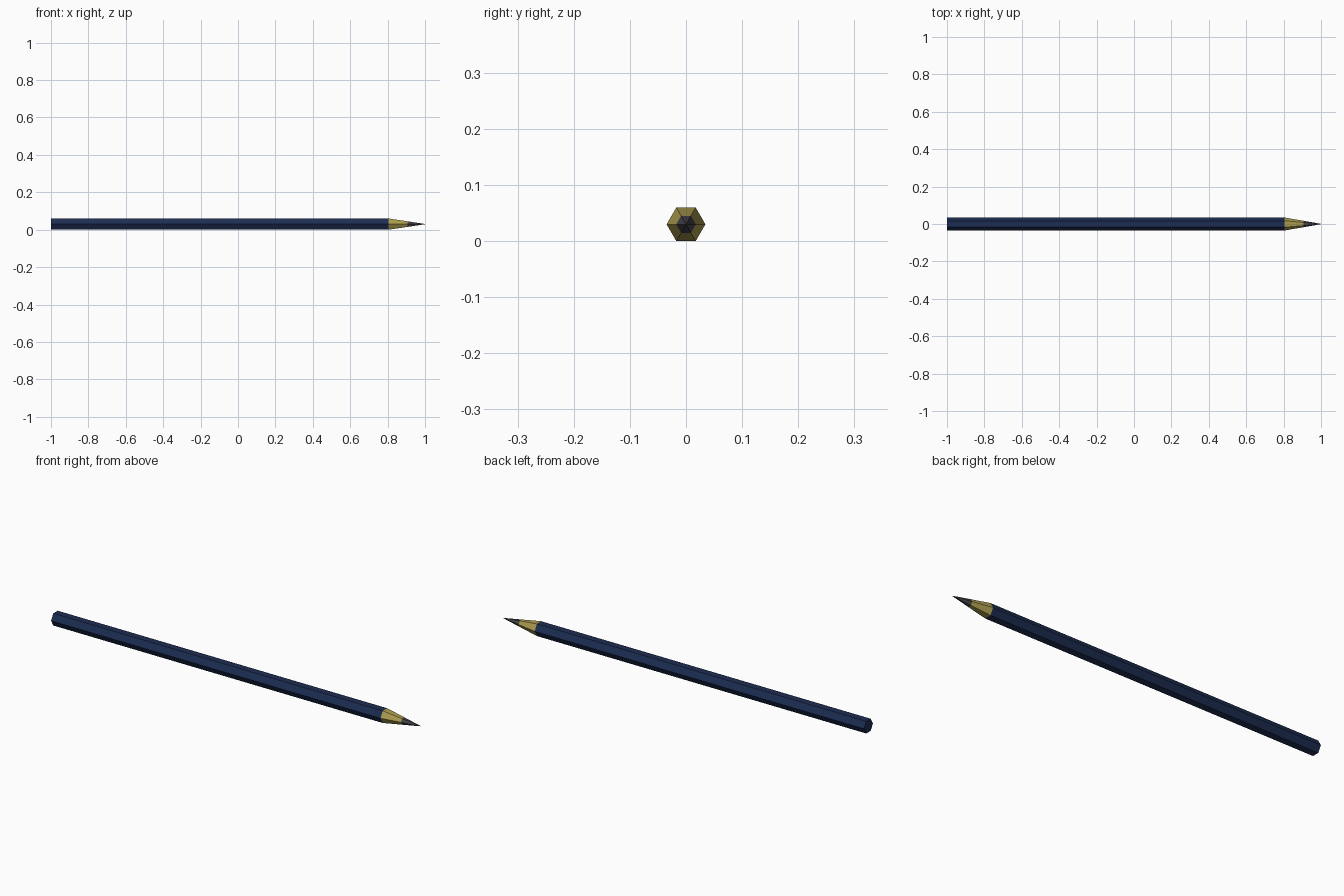
import bpy, math

if "Cube" in bpy.data.objects:
    bpy.data.objects.remove(bpy.data.objects["Cube"])

R = 0.0346                      # hexagon corner radius
CZ = R * math.cos(math.pi / 6)  # axis height, flat side down


def mat(name, c):
    m = bpy.data.materials.new(name)
    m.diffuse_color = (*c, 1)
    m.use_nodes = True
    m.node_tree.nodes["Principled BSDF"].inputs["Base Color"].default_value = m.diffuse_color
    return m


def hex_loft(name, stations, material):
    """Six-sided solid along x through (x, radius) stations."""
    verts, faces = [], []
    for x, r in stations:
        for k in range(6):
            a = k * math.pi / 3
            verts.append((x, r * math.cos(a), CZ + r * math.sin(a)))
    for s in range(len(stations) - 1):
        for k in range(6):
            a, b = s * 6 + k, s * 6 + (k + 1) % 6
            faces.append((a, b, b + 6, a + 6))
    n = len(verts)
    faces += [tuple(range(5, -1, -1)), tuple(range(n - 6, n))]
    me = bpy.data.meshes.new(name)
    me.from_pydata(verts, [], faces)
    me.materials.append(material)
    ob = bpy.data.objects.new(name, me)
    bpy.context.collection.objects.link(ob)
    return ob


# Painted barrel
hex_loft("barrel", [(-1, R), (0.805, R)], mat("navy_paint", (0.012, 0.026, 0.085)))
# Sharpened wood collar
hex_loft("sharpened_wood", [(0.805, R), (0.905, 0.0175)], mat("wood", (0.42, 0.34, 0.08)))
# Graphite point
hex_loft("graphite_tip", [(0.905, 0.0175), (1.0, 0.0008)], mat("graphite", (0.06, 0.06, 0.07)))
